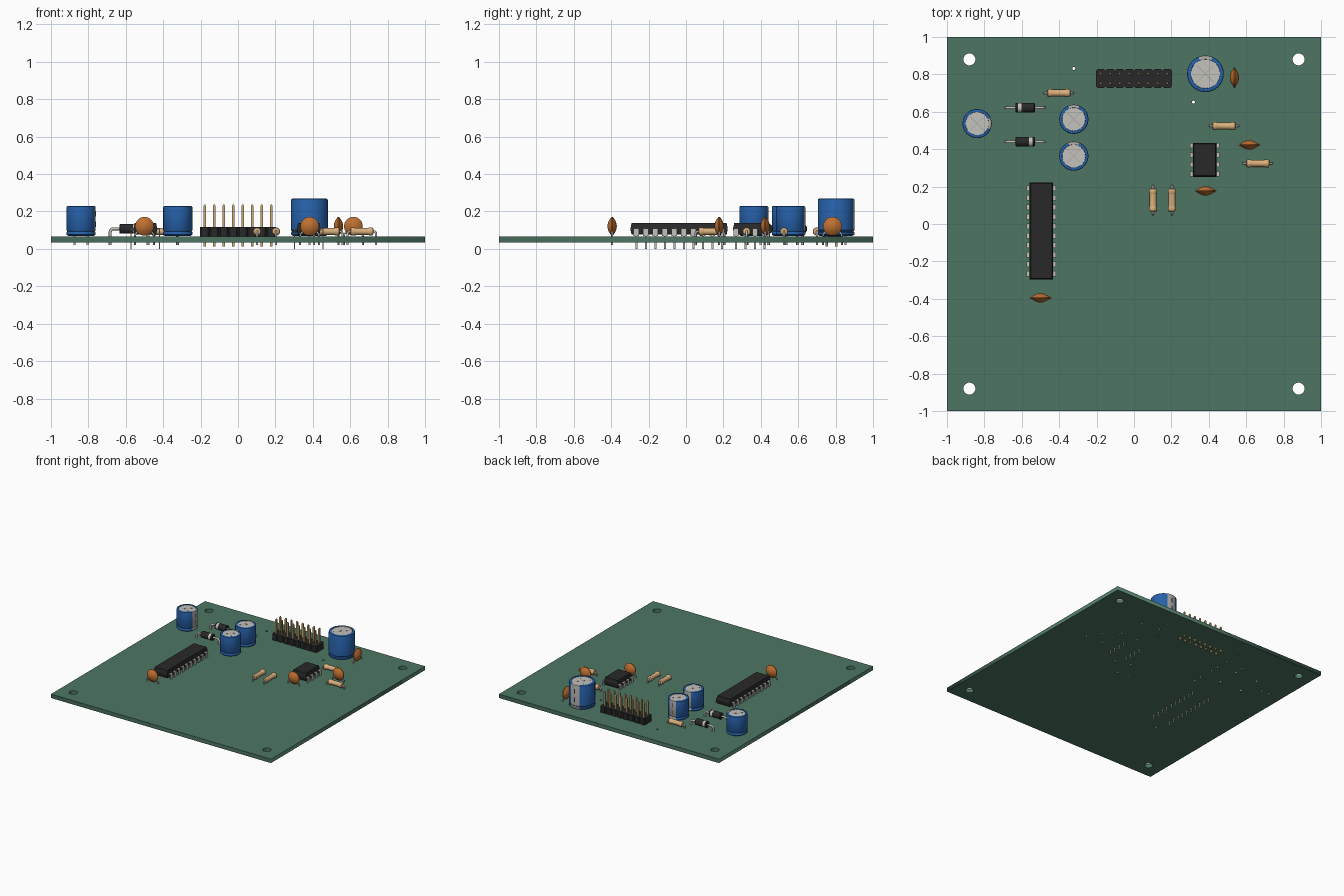
import bpy, bmesh, math
from mathutils import Matrix, Vector

if "Cube" in bpy.data.objects:
    bpy.data.objects.remove(bpy.data.objects["Cube"])

TOP, BOT = 0.066, 0.034   # board surfaces
PITCH = 0.0508


def mat(name, r, g, b):
    m = bpy.data.materials.new(name)
    m.diffuse_color = (r, g, b, 1)
    m.use_nodes = True
    m.node_tree.nodes["Principled BSDF"].inputs["Base Color"].default_value = m.diffuse_color
    return m


GREEN = mat("green", 0.075, 0.18, 0.125)
BLUE = mat("blue", 0.02, 0.12, 0.40)
GREY = mat("grey", 0.42, 0.41, 0.40)
SILVER = mat("silver", 0.55, 0.54, 0.50)
BLACK = mat("black", 0.022, 0.022, 0.022)
ORANGE = mat("orange", 0.52, 0.16, 0.03)
TAN = mat("tan", 0.70, 0.43, 0.20)
GOLD = mat("gold", 0.60, 0.42, 0.18)


def finish(name, bm, mats, loc=(0, 0, 0), rot=(0, 0, 0), smooth=False):
    bmesh.ops.recalc_face_normals(bm, faces=bm.faces)
    me = bpy.data.meshes.new(name)
    bm.to_mesh(me)
    bm.free()
    for m in mats:
        me.materials.append(m)
    ob = bpy.data.objects.new(name, me)
    bpy.context.collection.objects.link(ob)
    ob.location, ob.rotation_euler = loc, rot
    if smooth:
        bpy.ops.object.select_all(action='DESELECT')
        ob.select_set(True)
        bpy.context.view_layer.objects.active = ob
        bpy.ops.object.shade_smooth_by_angle(angle=math.radians(35))
    return ob


def box(bm, c, s, taper=1.0):
    """Box at centre c with size s; the top and bottom may taper."""
    vs = bmesh.ops.create_cube(bm, size=1, matrix=Matrix.Translation(c) @ Matrix.Diagonal((*s, 1)))['verts']
    return vs


def lathe(name, prof, mats, loc, rot=(0, 0, 0), n=32, pick=lambda i, j: 0):
    """Revolve (radius, height) points about z; pick chooses the material."""
    bm = bmesh.new()
    rings = [[bm.verts.new((r * math.cos(2 * math.pi * j / n), r * math.sin(2 * math.pi * j / n), h))
              for j in range(n)] for r, h in prof]
    for i in range(len(prof) - 1):
        for j in range(n):
            k = (j + 1) % n
            f = bm.faces.new((rings[i][j], rings[i][k], rings[i + 1][k], rings[i + 1][j]))
            f.material_index = pick(i, j)
    bmesh.ops.remove_doubles(bm, verts=bm.verts, dist=1e-6)
    return finish(name, bm, mats, loc, rot, True)


def curve_mesh(name, curve, m, loc, ang=0):
    ob = bpy.data.objects.new(name, curve)
    bpy.context.collection.objects.link(ob)
    ob.location, ob.rotation_euler = loc, (0, 0, ang)
    curve.materials.append(m)
    bpy.ops.object.select_all(action='DESELECT')
    ob.select_set(True)
    bpy.context.view_layer.objects.active = ob
    bpy.ops.object.convert(target='MESH')
    return ob


def add_spline(cu, pts, cyclic=False):
    s = cu.splines.new('POLY')
    s.points.add(len(pts) - 1)
    for p, q in zip(s.points, pts):
        p.co = (*q, 1)
    s.use_cyclic_u = cyclic


def wires(name, paths, r, loc, ang=0):
    cu = bpy.data.curves.new(name, 'CURVE')
    cu.dimensions = '3D'
    cu.bevel_depth, cu.bevel_resolution, cu.use_fill_caps = r, 2, True
    for p in paths:
        add_spline(cu, p)
    curve_mesh(name, cu, SILVER, loc, ang)
    bpy.ops.object.shade_smooth_by_angle(angle=math.radians(50))


def bent_lead(half, zc, bend=0.018, tail=0.022):
    """Staple-shaped wire with rounded corners."""
    arc = [(half - bend + bend * math.cos(t), 0, zc - bend + bend * math.sin(t))
           for t in [i * math.pi / 10 for i in range(6)]]
    right = [(half, 0, tail)] + arc
    return right + [(-x, y, z) for x, y, z in reversed(right)]


# board with mounting and drill holes
cu = bpy.data.curves.new("board", 'CURVE')
cu.dimensions, cu.fill_mode, cu.extrude = '2D', 'BOTH', (TOP - BOT) / 2
add_spline(cu, [(-1, -1, 0), (1, -1, 0), (1, 1, 0), (-1, 1, 0)], True)
holes = [(x, y, 0.032) for x in (-0.88, 0.88) for y in (-0.88, 0.88)]
for x, y, r in holes + [(-0.322, 0.832, 0.008), (0.318, 0.652, 0.008)]:
    add_spline(cu, [(x + r * math.cos(t), y + r * math.sin(t), 0)
                    for t in [2 * math.pi * i / 32 for i in range(32)]], True)
curve_mesh("circuit_board", cu, GREEN, (0, 0, (TOP + BOT) / 2))


# electrolytic capacitors: blue sleeve, grey stripe, scored metal top
def electrolytic(x, y, r, h, ang, pitch):
    prof = [(0, 0.004), (0.9 * r, 0.004), (r, 0.010), (r, 0.022), (0.95 * r, 0.028), (r, 0.034),
            (r, h - 0.007), (0.98 * r, h - 0.002), (0.94 * r, h), (0.80 * r, h), (0.79 * r, h - 0.003), (0, h - 0.003)]

    def pick(i, j):
        if i >= 10:
            return 2
        return 1 if (j < 3 or j >= 45) and i > 0 else 0
    lathe("electrolytic_capacitor", prof, [BLUE, GREY, SILVER], (x, y, TOP), (0, 0, ang), 48, pick)
    bm = bmesh.new()
    box(bm, (0, 0, 0), (1.3 * r, 0.05 * r, 0.002))
    box(bm, (0, 0, 0), (0.05 * r, 1.3 * r, 0.002))
    finish("capacitor_vent_cross", bm, [GREY], (x, y, TOP + h - 0.003), (0, 0, ang + math.pi / 4))
    bm = bmesh.new()
    for f in (0.4, 0.75):
        box(bm, (r, 0, h * f), (0.002, 0.1 * r, 0.18 * h))
    finish("capacitor_polarity_marks", bm, [BLACK], (x, y, TOP), (0, 0, ang))
    wires("capacitor_leads", [[(s * pitch / 2, 0, TOP + 0.006), (s * pitch / 2, 0, 0.022)] for s in (-1, 1)],
          0.006, (x, y, 0), ang)


UP = math.pi / 2
electrolytic(0.382, 0.803, 0.098, 0.202, UP, 0.1)
electrolytic(-0.322, 0.560, 0.078, 0.162, UP, 0.07)
electrolytic(-0.322, 0.363, 0.078, 0.162, UP, 0.07)
electrolytic(-0.839, 0.537, 0.078, 0.162, 0, 0.07)


# resistors: dumbbell body on a bent wire
half = [(0, 0.062), (0.013, 0.062), (0.019, 0.059), (0.022, 0.053), (0.022, 0.042), (0.019, 0.034), (0.0185, 0.03)]
dumbbell = half + [(r, -h) for r, h in reversed(half)]
for x, y, ang in [(-0.402, 0.70, 0), (0.482, 0.524, 0), (0.662, 0.324, 0), (0.102, 0.128, UP), (0.203, 0.128, UP)]:
    lathe("resistor_body", dumbbell, [TAN], (x, y, 0.093), (0, UP, ang), 24)
    wires("resistor_lead", [bent_lead(0.0762, 0.093, 0.012)], 0.006, (x, y, 0), ang)

# diodes: black body with one pale band
for x, y, d in [(-0.582, 0.622, -1), (-0.582, 0.440, 1)]:
    hs = [-0.052, -0.052, -0.048, 0.020, 0.038, 0.048, 0.052, 0.052]
    rs = [0, 0.022, 0.026, 0.026, 0.026, 0.026, 0.022, 0]
    lathe("diode_body", list(zip(rs, hs)), [BLACK, SILVER], (x, y, 0.107),
          (0, UP, 0 if d > 0 else math.pi), 24, lambda i, j: 1 if i == 3 else 0)
    wires("diode_lead", [bent_lead(2 * PITCH, 0.107)], 0.008, (x, y, 0))

# ceramic disc capacitors: lens body on two splayed legs
lens_r = [0, 0.010, 0.020, 0.030, 0.038, 0.045, 0.050]
lens = [(r, 0.003 + 0.022 * (1 - (r / 0.05) ** 2)) for r in lens_r]
lens += [(r, -h) for r, h in reversed(lens)]
for x, y, ang in [(0.537, 0.783, UP), (0.617, 0.423, 0), (0.383, 0.177, 0), (-0.5, -0.395, 0)]:
    lathe("ceramic_capacitor_disc", lens, [ORANGE], (x, y, 0.121), (0, UP, ang + UP), 32)
    wires("ceramic_capacitor_legs", [[(s * 0.028, 0, 0.105), (s * 0.048, 0, 0.078), (s * PITCH, 0, 0.070),
                                      (s * PITCH, 0, 0.022)] for s in (-1, 1)], 0.005, (x, y, 0), ang)


# dual-in-line chips: drafted body, stepped pins down both sides
def chip(x, y, pins, half_len):
    bm = bmesh.new()
    rings = []
    for z, ins in [(0.077, 0.006), (0.102, 0), (0.110, 0), (0.139, 0.006)]:
        a, b = 0.063 - ins, half_len - ins
        rings.append([bm.verts.new((sx * a, sy * b, z)) for sx, sy in [(-1, -1), (1, -1), (1, 1), (-1, 1)]])
    bm.faces.new(rings[0])
    bm.faces.new(rings[-1])
    for lo, hi in zip(rings, rings[1:]):
        for j in range(4):
            k = (j + 1) % 4
            bm.faces.new((lo[j], lo[k], hi[k], hi[j]))
    finish("chip_body", bm, [BLACK], (x, y, 0))
    bm = bmesh.new()
    for i in range(pins):
        py = (i - (pins - 1) / 2) * PITCH
        for s in (-1, 1):
            box(bm, (s * 0.067, py, 0.106), (0.024, 0.028, 0.006))
            box(bm, (s * 0.0762, py, 0.089), (0.006, 0.028, 0.040))
            box(bm, (s * 0.0762, py, 0.036), (0.006, 0.010, 0.072))
    finish("chip_pins", bm, [SILVER], (x, y, 0))


chip(-0.495, -0.037, 10, 0.26)
chip(0.378, 0.343, 4, 0.091)

# pin header: notched strip and two rows of square pins
bm = bmesh.new()
w, c = PITCH / 2, 0.009
edge = []
for i in range(8):
    px = (i - 3.5) * PITCH
    edge += [(px - w, -PITCH + c), (px - w + c, -PITCH), (px + w - c, -PITCH)]
edge.append((4 * PITCH, -PITCH + c))
outline = edge + [(-x, -y) for x, y in edge]
f = bm.faces.new([bm.verts.new((x, y, 0)) for x, y in outline])
ext = bmesh.ops.extrude_face_region(bm, geom=[f])['geom']
bmesh.ops.translate(bm, vec=(0, 0, 0.051), verts=[v for v in ext if isinstance(v, bmesh.types.BMVert)])
finish("header_strip", bm, [BLACK], (0, 0.778, TOP))
bm = bmesh.new()
for i in range(8):
    for s in (-1, 1):
        p = Vector(((i - 3.5) * PITCH, s * PITCH / 2, 0))
        box(bm, p + Vector((0, 0, 0.121)), (0.0128, 0.0128, 0.214))
        tips = box(bm, p + Vector((0, 0, 0.232)), (0.0128, 0.0128, 0.008))
        for v in tips:
            if v.co.z > 0.233:
                v.co.xy = p.xy + (v.co.xy - p.xy) * 0.5
finish("header_pins", bm, [GOLD], (0, 0.778, 0))
